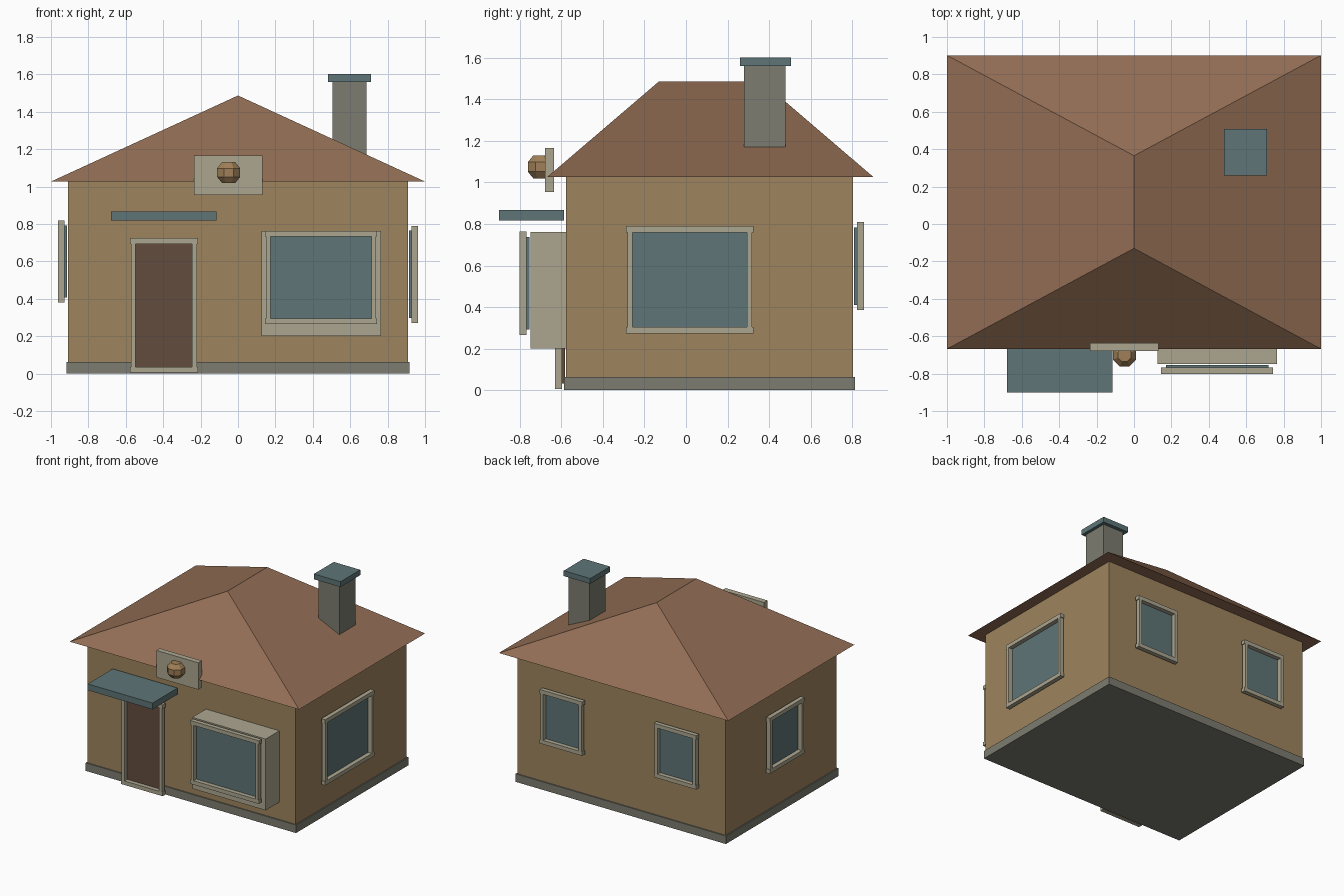
import bpy, bmesh, math
from mathutils import Matrix, Vector

if "Cube" in bpy.data.objects:
    bpy.data.objects.remove(bpy.data.objects["Cube"])


def material(name, r, g, b):
    def lin(c):
        c /= 255
        return c / 12.92 if c <= 0.04045 else ((c + 0.055) / 1.055) ** 2.4
    m = bpy.data.materials.new(name)
    m.diffuse_color = (lin(r), lin(g), lin(b), 1)
    m.use_nodes = True
    m.node_tree.nodes["Principled BSDF"].inputs["Base Color"].default_value = m.diffuse_color
    return m


WALL = material("tan wall", 158, 132, 94)
ROOF = material("roof brown", 146, 109, 84)
STONE = material("grey stone", 124, 124, 113)
TRIM = material("pale trim", 172, 166, 144)
TEAL = material("slate teal", 94, 117, 119)
DOOR = material("door brown", 99, 76, 63)
BRASS = material("lamp tan", 160, 128, 88)


def finish(name, bm, mat):
    bmesh.ops.recalc_face_normals(bm, faces=bm.faces)
    me = bpy.data.meshes.new(name)
    bm.to_mesh(me)
    bm.free()
    me.materials.append(mat)
    ob = bpy.data.objects.new(name, me)
    bpy.context.collection.objects.link(ob)
    return ob


def add_box(bm, x, y, z, xf=Matrix()):
    """Box from (min, max) ranges, moved by the matrix xf."""
    lo, hi = Vector((x[0], y[0], z[0])), Vector((x[1], y[1], z[1]))
    size = hi - lo
    m = xf @ Matrix.Translation((lo + hi) / 2) @ Matrix.Diagonal((*size, 1))
    bmesh.ops.create_cube(bm, size=1, matrix=m)


def box(name, x, y, z, mat, xf=Matrix()):
    bm = bmesh.new()
    add_box(bm, x, y, z, xf)
    return finish(name, bm, mat)


def opening(name, place, turn, width, z0, z1, panel_mat):
    """Panel with a raised four-bar frame; turn 0 faces the front."""
    xf = Matrix.Translation((*place, 0)) @ Matrix.Rotation(math.radians(turn), 4, 'Z')
    w, t = width / 2, 0.031
    box(name + "_panel", (-w + 0.026, w - 0.026), (-0.02, -0.006),
        (z0 + 0.026, z1 - 0.026), panel_mat, xf)
    bm = bmesh.new()
    depth = (-0.054, -0.02)
    for z in ((z0, z0 + t), (z1 - t, z1)):
        add_box(bm, (-w, w), depth, z, xf)
    for s in (-1, 1):
        xs = sorted((s * (w - 0.006), s * (w - t)))
        add_box(bm, xs, depth, (z0 + t, z1 - t), xf)
    finish(name + "_frame", bm, TRIM)


# Body and base
box("walls", (-0.908, 0.908), (-0.578, 0.804), (0.005, 1.03), WALL)
box("base", (-0.917, 0.917), (-0.587, 0.813), (0, 0.063), STONE)

# Hip roof: flat eaves rectangle rising to a ridge
bm = bmesh.new()
eaves = [bm.verts.new((x, y, 1.027)) for x, y in
         ((-1, -0.668), (1, -0.668), (1, 0.902), (-1, 0.902))]
r0 = bm.verts.new((0, -0.13, 1.487))
r1 = bm.verts.new((0, 0.365, 1.487))
a, b, c, d = eaves
for f in ((a, b, c, d), (a, b, r0), (b, c, r1, r0), (c, d, r1), (d, a, r0, r1)):
    bm.faces.new(f)
finish("roof", bm, ROOF)

# Chimney
box("chimney", (0.505, 0.687), (0.28, 0.48), (1.08, 1.56), STONE)
box("chimney_cap", (0.48, 0.711), (0.26, 0.507), (1.56, 1.602), TEAL)

# Front: door, awning, bay window
opening("door", (-0.396, -0.578), 0, 0.364, 0.005, 0.725, DOOR)
box("awning", (-0.68, -0.115), (-0.9, -0.588), (0.818, 0.868), TEAL)
box("bay", (0.125, 0.765), (-0.748, -0.57), (0.2, 0.762), TRIM)
opening("bay_window", (0.444, -0.748), 0, 0.6, 0.265, 0.763, TEAL)

# Side and back windows
opening("right_window", (0.908, 0.018), 90, 0.612, 0.272, 0.79, TEAL)
opening("left_window", (-0.908, 0.115), -90, 0.43, 0.38, 0.818, TEAL)
for side, x in (("right", 0.49), ("left", -0.505)):
    opening("back_window_" + side, (x, 0.804), 180, 0.37, 0.385, 0.81, TEAL)

# Plaque with a faceted lamp
box("plaque", (-0.235, 0.13), (-0.68, -0.637), (0.955, 1.167), TRIM)
bm = bmesh.new()
rings = []
for r, z in ((0.038, -0.056), (0.067, -0.023), (0.067, 0.023), (0.038, 0.056)):
    rings.append([bm.verts.new((-0.05 + r * math.cos((i + 0.5) * math.pi / 4),
                                -0.7 + r * math.sin((i + 0.5) * math.pi / 4),
                                1.075 + z)) for i in range(8)])
for lo, hi in zip(rings, rings[1:]):
    for i in range(8):
        j = (i + 1) % 8
        bm.faces.new((lo[i], lo[j], hi[j], hi[i]))
bm.faces.new(rings[0])
bm.faces.new(rings[-1])
finish("lamp", bm, BRASS)
